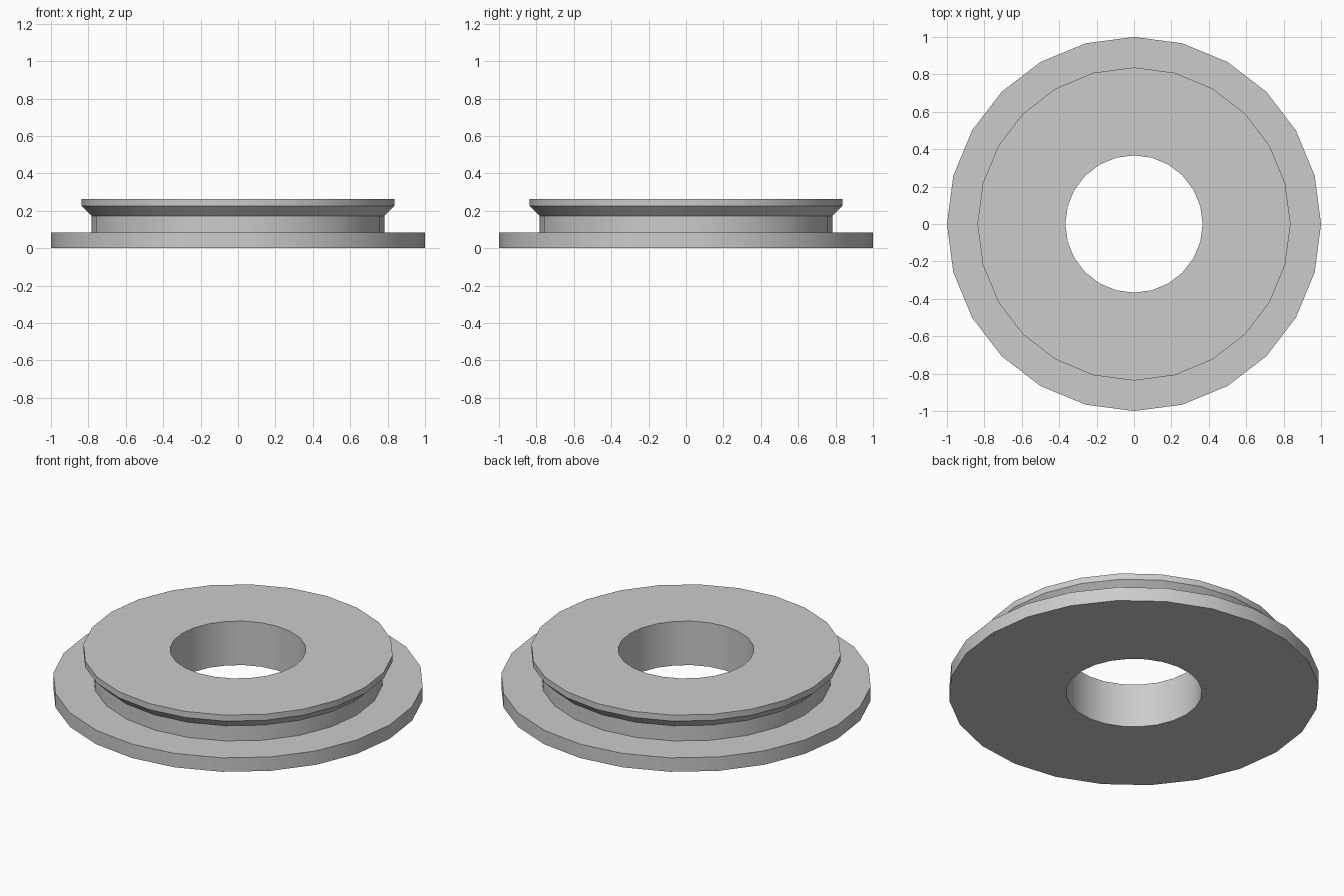
import bpy
import bmesh
import math

SIDES = 24

cube = bpy.data.objects.get("Cube")
if cube:
    bpy.data.objects.remove(cube, do_unlink=True)

# Plain grey material
grey = bpy.data.materials.new("plain_grey")
grey.use_nodes = True
colour = (0.6, 0.6, 0.6, 1.0)
grey.diffuse_color = colour
grey.node_tree.nodes["Principled BSDF"].inputs["Base Color"].default_value = colour


def lathe(name, profile, material):
    """Spin a closed (radius, height) profile around the z axis."""
    bm = bmesh.new()
    verts = [bm.verts.new((r, 0, z)) for r, z in profile]
    edges = [bm.edges.new((v, verts[(i + 1) % len(verts)]))
             for i, v in enumerate(verts)]
    bmesh.ops.spin(bm, geom=verts + edges, cent=(0, 0, 0), axis=(0, 0, 1),
                   angle=math.tau, steps=SIDES, use_merge=False)
    bmesh.ops.remove_doubles(bm, verts=bm.verts[:], dist=0.0001)
    bmesh.ops.recalc_face_normals(bm, faces=bm.faces[:])
    mesh = bpy.data.meshes.new(name)
    bm.to_mesh(mesh)
    bm.free()
    mesh.materials.append(material)
    obj = bpy.data.objects.new(name, mesh)
    bpy.context.collection.objects.link(obj)
    bpy.ops.object.select_all(action="DESELECT")
    obj.select_set(True)
    bpy.context.view_layer.objects.active = obj
    bpy.ops.object.shade_smooth_by_angle(angle=math.radians(30))
    return obj


# Wide base flange, narrower neck, chamfered top rim and a central bore
lathe("flanged_ring", [
    (0.367, 0.0), (1.0, 0.0),
    (1.0, 0.083), (0.783, 0.083),
    (0.783, 0.173), (0.837, 0.226),
    (0.837, 0.262), (0.367, 0.262),
], grey)
